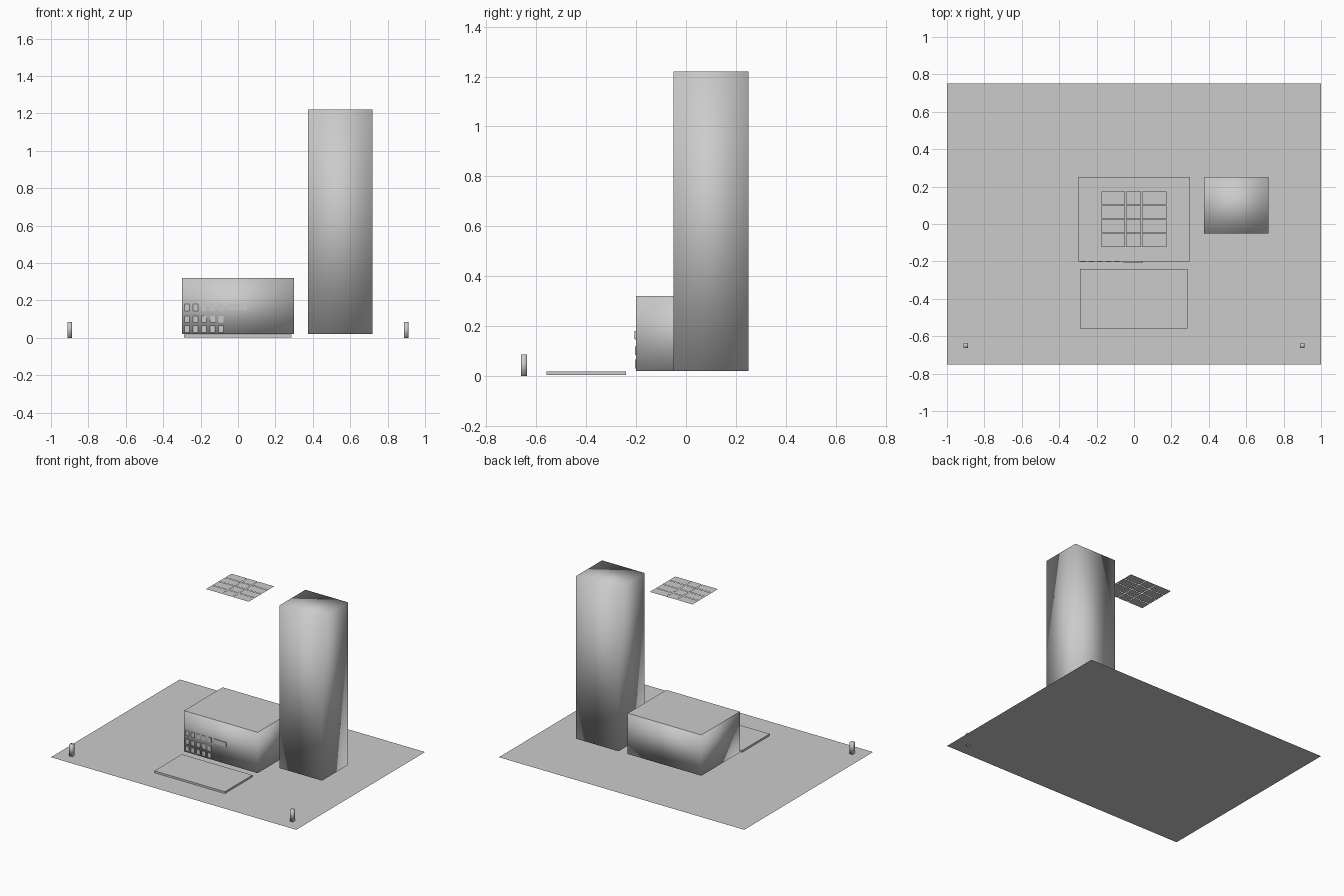
import bpy, bmesh

if "Cube" in bpy.data.objects:
    bpy.data.objects.remove(bpy.data.objects["Cube"])

grey = bpy.data.materials.new("light_grey")
grey.diffuse_color = (0.6, 0.6, 0.6, 1)
grey.use_nodes = True
grey.node_tree.nodes["Principled BSDF"].inputs["Base Color"].default_value = grey.diffuse_color


def finish(name, bm, smooth=False):
    me = bpy.data.meshes.new(name)
    bm.to_mesh(me)
    bm.free()
    me.materials.append(grey)
    for p in me.polygons:
        p.use_smooth = smooth
    ob = bpy.data.objects.new(name, me)
    bpy.context.collection.objects.link(ob)
    return ob


def add_box(bm, x0, x1, y0, y1, z0, z1):
    vs = bmesh.ops.create_cube(bm, size=1)["verts"]
    for v in vs:
        v.co = ((x0 + x1) / 2 + v.co.x * (x1 - x0),
                (y0 + y1) / 2 + v.co.y * (y1 - y0),
                (z0 + z1) / 2 + v.co.z * (z1 - z0))


def box(name, *b, smooth=False):
    bm = bmesh.new()
    add_box(bm, *b)
    return finish(name, bm, smooth)


def add_plane(bm, x0, x1, y0, y1, z):
    bm.faces.new([bm.verts.new(c) for c in
                  ((x0, y0, z), (x1, y0, z), (x1, y1, z), (x0, y1, z))])


def plane(name, *b):
    bm = bmesh.new()
    add_plane(bm, *b)
    return finish(name, bm)


# site plate and paved forecourt
plane("site_plate", -1, 1, -0.75, 0.75, 0)
box("forecourt", -0.29, 0.285, -0.56, -0.24, 0.003, 0.017)

# low hall with flat roof sheet
box("low_hall", -0.3, 0.3, -0.2, 0.25, 0.02, 0.32, smooth=True)
plane("hall_roof", -0.3, 0.3, -0.2, 0.25, 0.3205)

# tall tower
box("tower", 0.375, 0.72, -0.05, 0.25, 0.02, 1.22, smooth=True)

# hall windows: thin plates on the front wall
bm = bmesh.new()
for z in (0.03, 0.083, 0.145):
    for i in range(5):
        x = -0.285 + i * 0.045
        add_box(bm, x, x + 0.027, -0.204, -0.2, z, z + 0.035)
finish("hall_windows", bm)

# blank sign plate
box("sign_plate", -0.055, 0.047, -0.206, -0.2, 0.148, 0.18)

# floating panel field: 3 x 4 flat tiles
bm = bmesh.new()
for x0, x1 in ((-0.175, -0.047), (-0.043, 0.038), (0.042, 0.173)):
    for j in range(4):
        y = -0.122 + j * 0.075
        add_plane(bm, x0, x1, y, y + 0.071, 1.22)
finish("panel_field", bm)

# gate posts
for side, s in (("left", -1), ("right", 1)):
    box("gate_post_" + side, s * 0.9 - 0.0125, s * 0.9 + 0.0125,
        -0.6625, -0.6375, 0, 0.085, smooth=True)
